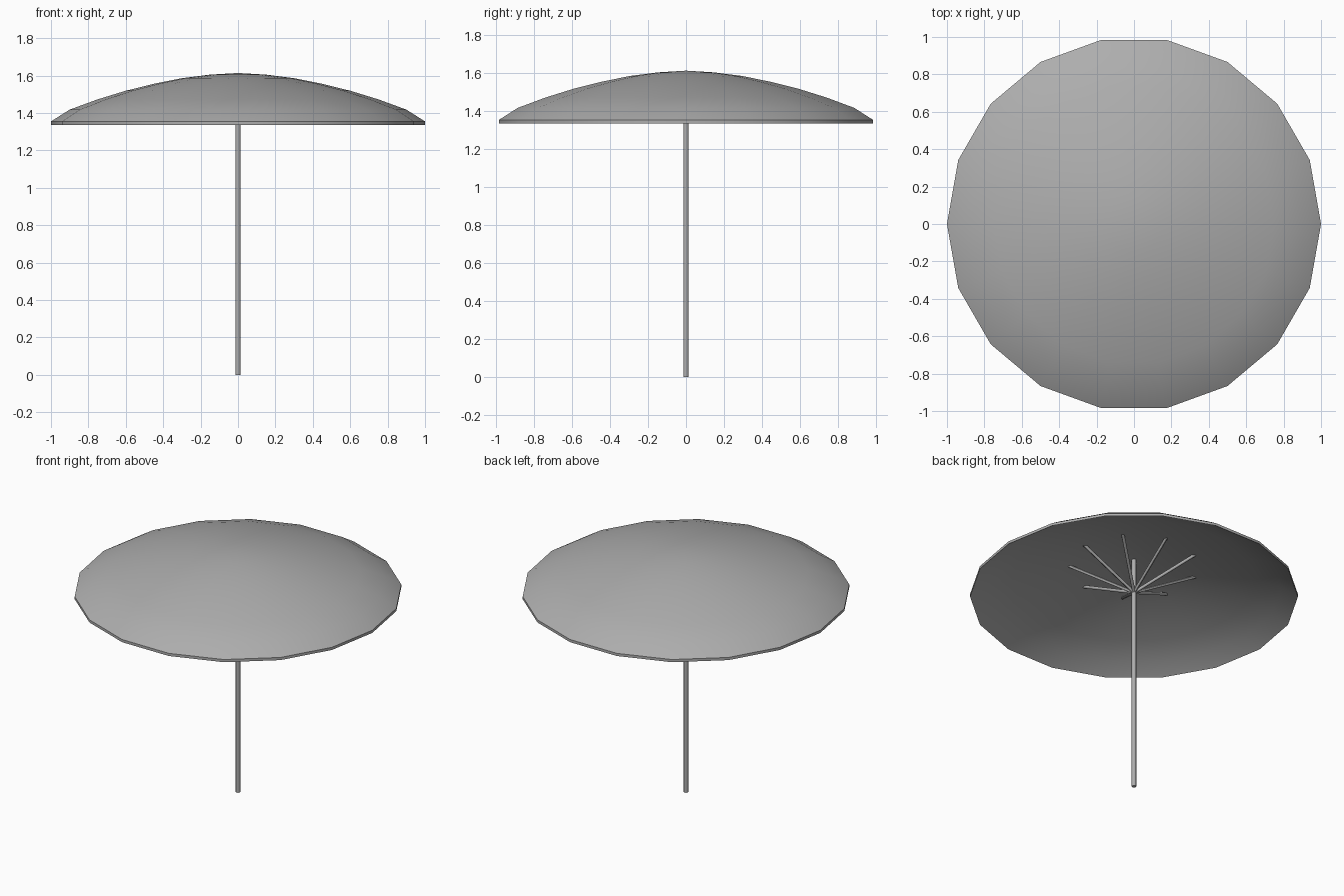
import bpy, bmesh
from math import pi, sin, cos
from mathutils import Vector

if "Cube" in bpy.data.objects:
    bpy.data.objects.remove(bpy.data.objects["Cube"])

SIDES = 18
THICK = 0.018

# Mid grey shared by all parts
grey = bpy.data.materials.new("mid_grey")
grey.diffuse_color = (0.42, 0.42, 0.42, 1)
grey.use_nodes = True
grey.node_tree.nodes["Principled BSDF"].inputs["Base Color"].default_value = grey.diffuse_color

# Canopy: 18-sided dome shell, inner skin set straight below the outer one
profile = [(0.15, 1.605), (0.3, 1.586), (0.45, 1.556), (0.6, 1.519), (0.75, 1.473),
           (0.9, 1.418), (1.0, 1.355)]
profile += [(r, z - THICK) for r, z in reversed(profile)]
bm = bmesh.new()
top = bm.verts.new((0, 0, 1.614))
under = bm.verts.new((0, 0, 1.614 - THICK))
rings = [[bm.verts.new((r * cos(2 * pi * i / SIDES), r * sin(2 * pi * i / SIDES), z))
          for i in range(SIDES)] for r, z in profile]
for i in range(SIDES):
    j = (i + 1) % SIDES
    bm.faces.new((top, rings[0][i], rings[0][j]))
    bm.faces.new((under, rings[-1][j], rings[-1][i]))
    for a, b in zip(rings, rings[1:]):
        bm.faces.new((a[i], b[i], b[j], a[j]))
mesh = bpy.data.meshes.new("canopy")
bm.to_mesh(mesh)
bm.free()
canopy = bpy.data.objects.new("canopy", mesh)
bpy.context.collection.objects.link(canopy)


def rod(name, start, end, radius, sides):
    """Cylinder running between two points."""
    start, end = Vector(start), Vector(end)
    axis = end - start
    bpy.ops.mesh.primitive_cylinder_add(vertices=sides, radius=radius, depth=axis.length,
                                        location=(start + end) / 2,
                                        rotation=axis.to_track_quat('Z', 'Y').to_euler())
    obj = bpy.context.object
    obj.name = name
    return obj


# Pole up into the canopy
parts = [canopy, rod("pole", (0, 0, 0), (0, 0, 1.605), 0.014, 12)]

# Nine struts fanning from the pole into the canopy
for k in range(9):
    a = 2 * pi * k / 9
    parts.append(rod(f"strut_{k + 1}", (0, 0, 1.367),
                     (0.4 * cos(a), 0.4 * sin(a), 1.556), 0.01, 8))

# Smooth shading with sharp hem and rod ends
bpy.ops.object.select_all(action='DESELECT')
for obj in parts:
    obj.data.materials.append(grey)
    obj.select_set(True)
bpy.context.view_layer.objects.active = canopy
bpy.ops.object.shade_smooth_by_angle(angle=pi / 4)
